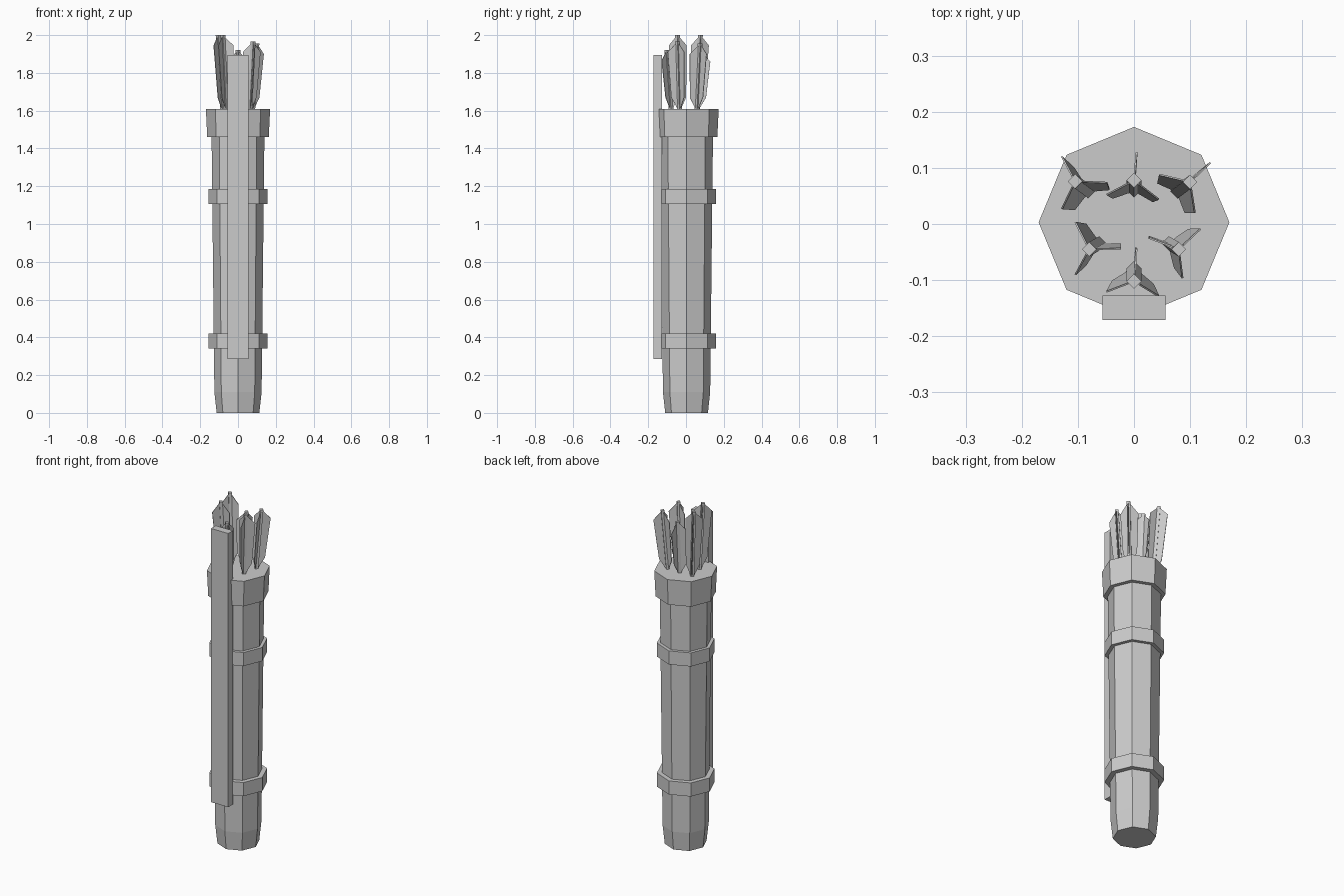
import bpy, bmesh, math
from mathutils import Vector

if "Cube" in bpy.data.objects:
    bpy.data.objects.remove(bpy.data.objects["Cube"])

CY = 0.003  # y centre of the octagonal tube


def finish(name, bm):
    bmesh.ops.recalc_face_normals(bm, faces=bm.faces[:])
    me = bpy.data.meshes.new(name)
    bm.to_mesh(me)
    bm.free()
    ob = bpy.data.objects.new(name, me)
    bpy.context.collection.objects.link(ob)
    return ob


def loft(bm, rings):
    """Capped skin over rings of points."""
    loops = [[bm.verts.new(p) for p in r] for r in rings]
    n = len(loops[0])
    for a, b in zip(loops, loops[1:]):
        for i in range(n):
            j = (i + 1) % n
            bm.faces.new((a[i], a[j], b[j], b[i]))
    bm.faces.new(loops[0][::-1])
    bm.faces.new(loops[-1])


def ring(x, y, z, r, n):
    return [(x + r * math.cos(2 * math.pi * i / n),
             y + r * math.sin(2 * math.pi * i / n), z) for i in range(n)]


def octagon_part(name, profile):
    bm = bmesh.new()
    loft(bm, [ring(0, CY, z, r, 8) for r, z in profile])
    return finish(name, bm)


# Tapered tube, two bands and flared rim
octagon_part("quiver_body", [(0.113, 0), (0.125, 0.11), (0.14, 1.48)])
octagon_part("lower_band", [(0.156, 0.34), (0.156, 0.42)])
octagon_part("upper_band", [(0.156, 1.105), (0.156, 1.185)])
octagon_part("rim", [(0.163, 1.46), (0.17, 1.61)])

# Flat back strap
bm = bmesh.new()
loft(bm, [[(-0.056, -0.171, z), (0.056, -0.171, z),
           (0.056, -0.127, z), (-0.056, -0.127, z)] for z in (0.285, 1.895)])
finish("strap", bm)


def arrow(name, x, y, tip, turn):
    """Leaning square shaft with three feather fins."""
    top = Vector((x, y, tip))
    low = Vector((x * 0.78, y * 0.78, 1.61))
    at = lambda z: low.lerp(top, (z - low.z) / (top.z - low.z))
    bm = bmesh.new()
    rings = []
    for z in (1.55, tip):
        c = at(z)
        rings.append(ring(c.x, c.y, z, 0.013, 4))
    loft(bm, rings)
    # fin outline: distance from shaft axis, height
    outline = [(0.0, 1.615), (0.012, 1.615), (0.042, 1.67),
               (0.054, tip - 0.055), (0.012, tip - 0.012), (0.0, tip - 0.012)]
    for k in range(3):
        a = math.radians(turn + 120 * k)
        out = Vector((math.cos(a), math.sin(a), 0))
        side = Vector((-math.sin(a), math.cos(a), 0)) * 0.0015
        loft(bm, [[at(z) + out * d + side * s for d, z in outline]
                  for s in (-1, 1)])
    finish(name, bm)


ARROWS = [
    ("arrow_back_left", -0.105, 0.076, 2.0, 120),
    ("arrow_back", 0.0, 0.078, 1.915, 85),
    ("arrow_back_right", 0.1, 0.075, 1.955, 43),
    ("arrow_left", -0.08, -0.045, 2.0, 120),
    ("arrow_right", 0.08, -0.045, 1.965, 40),
    ("arrow_front", 0.0, -0.102, 1.92, 85),
]
for spec in ARROWS:
    arrow(*spec)
